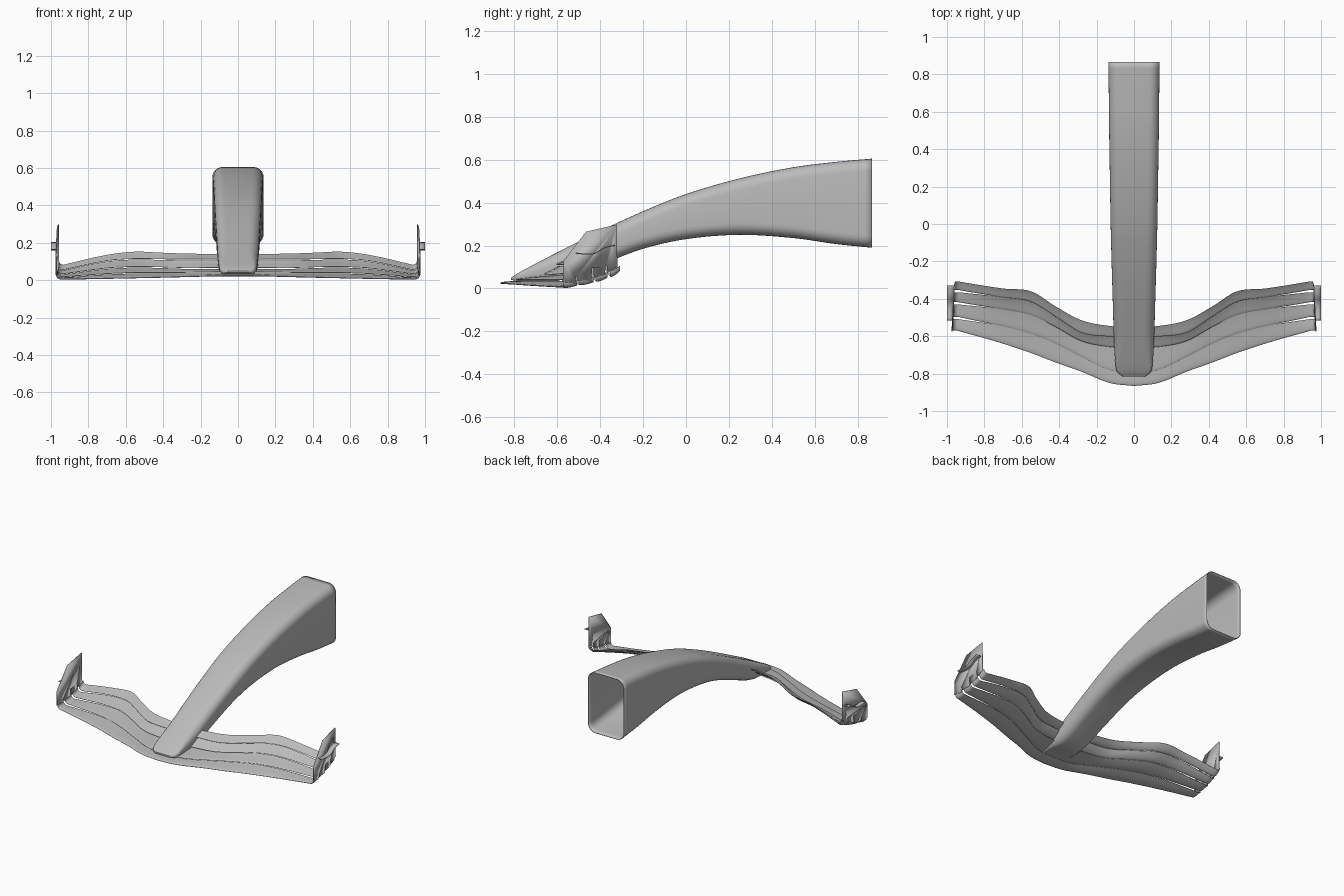
import bpy
import math
from mathutils import Vector

if "Cube" in bpy.data.objects:
    bpy.data.objects.remove(bpy.data.objects["Cube"])

grey = bpy.data.materials.new("plain grey")
grey.use_nodes = True
colour = (0.5, 0.5, 0.5, 1)
grey.diffuse_color = colour
grey.node_tree.nodes["Principled BSDF"].inputs["Base Color"].default_value = colour


def make_object(name, verts, faces, mirror=True, thickness=0, offset=0, angle=40):
    mesh = bpy.data.meshes.new(name)
    mesh.from_pydata(verts, [], faces)
    mesh.materials.append(grey)
    obj = bpy.data.objects.new(name, mesh)
    bpy.context.collection.objects.link(obj)
    bpy.ops.object.select_all(action="DESELECT")
    obj.select_set(True)
    bpy.context.view_layer.objects.active = obj
    bpy.ops.object.mode_set(mode="EDIT")
    bpy.ops.mesh.select_all(action="SELECT")
    bpy.ops.mesh.normals_make_consistent(inside=False)
    bpy.ops.object.mode_set(mode="OBJECT")
    bpy.ops.object.shade_smooth_by_angle(angle=math.radians(angle))
    if thickness:
        solid = obj.modifiers.new("thickness", "SOLIDIFY")
        solid.thickness = thickness
        solid.offset = offset
    if mirror:
        obj.modifiers.new("mirror", "MIRROR").use_clip = True
    return obj


def spline(keys, values, t):
    """Smooth curve through uneven keys."""
    last = len(keys) - 1
    i = max(k for k in range(last) if k == 0 or keys[k] <= t)

    def slope(k):
        a, b = max(k - 1, 0), min(k + 1, last)
        return (values[b] - values[a]) / (keys[b] - keys[a])

    h = keys[i + 1] - keys[i]
    u = (t - keys[i]) / h
    a, b = values[i], values[i + 1]
    m, n = slope(i) * h, slope(i + 1) * h
    return a + u * m + u * u * (3 * (b - a) - 2 * m - n) + u ** 3 * (2 * (a - b) + m + n)


def loft(rings, caps):
    """Join equal closed rings into a skin."""
    n = len(rings[0])
    verts = [p for ring in rings for p in ring]
    faces = [(r * n + k, r * n + (k + 1) % n, (r + 1) * n + (k + 1) % n, (r + 1) * n + k)
             for r in range(len(rings) - 1) for k in range(n)]
    if "start" in caps:
        faces.append(tuple(range(n)))
    if "end" in caps:
        faces.append(tuple(range(len(verts) - n, len(verts))))
    return verts, faces


# Nose: rounded box section swept back, open at the rear
nose_keys = [  # y, half width, bottom, top
    (-.815, .06, .04, .05), (-.79, .09, .036, .067), (-.74, .1, .035, .095),
    (-.6, .108, .035, .168), (-.4, .114, .11, .268), (-.2, .12, .185, .36),
    (0, .125, .23, .44), (.25, .129, .25, .513), (.5, .133, .235, .565),
    (.7, .135, .207, .59), (.866, .137, .19, .605)]
nose_y, nose_w, nose_bottom, nose_top = zip(*nose_keys)


def nose_ring(y):
    w, low, high = (spline(nose_y, v, y) for v in (nose_w, nose_bottom, nose_top))
    r = min(.055, .4 * (high - low))
    ring = []
    for corner, (sx, z) in enumerate(((1, high - r), (-1, high - r), (-1, low + r), (1, low + r))):
        for k in range(7):
            a = math.pi / 2 * (corner + k / 6)
            ring.append((sx * (w - r) + r * math.cos(a), y, z + r * math.sin(a)))
    return ring


stations = [a + (b - a) * k / 5 for a, b in zip(nose_y, nose_y[1:]) for k in range(5)]
stations.append(nose_y[-1])
make_object("nose", *loft([nose_ring(y) for y in stations], ["start"]),
            mirror=False, thickness=.004, offset=-1)

# Wing: edge lines shared by neighbouring elements, given along the half span
span = (0, .13, .28, .42, .55, .7, .94)
edges = [  # y values, z values
    ((-.866, -.85, -.79, -.74, -.69, -.64, -.57), (.025, .024, .02, .016, .013, .01, .007)),
    ((-.78, -.77, -.7, -.63, -.58, -.545, -.508), (.035, .035, .035, .035, .035, .03, .014)),
    ((-.65, -.645, -.615, -.54, -.48, -.455, -.43), (.06, .06, .06, .065, .067, .06, .03)),
    ((-.595, -.59, -.57, -.485, -.41, -.39, -.365), (.105, .105, .105, .108, .11, .1, .052)),
    ((-.55, -.545, -.515, -.44, -.36, -.345, -.308), (.14, .14, .142, .147, .152, .135, .082))]


def toe(y):
    """Sideways lean of the tip, wider at the front."""
    return -.05 * (y + .44)


def wing_ring(front, back, thick, x, lift=0, roll=0):
    at = min(x, span[-1])
    a = Vector((x, spline(span, front[0], at), spline(span, front[1], at) + lift))
    b = Vector((x, spline(span, back[0], at), spline(span, back[1], at) + lift))
    if front is not edges[0]:
        # Slot: overlap inboard, open gap at the tip
        t = at / span[-1]
        a += Vector((0, -.012 + .024 * t ** 3, .008 - .004 * t))
    normal = Vector((-math.sin(roll), 0, math.cos(roll)))
    steps = 8
    upper, lower = [], []
    for k in range(steps + 1):
        u = (1 - math.cos(math.pi * k / steps)) / 2
        p = a.lerp(b, u) - Vector((0, 0, .10 * (b.z - a.z) * 4 * u * (1 - u)))
        p.x += toe(p.y) * max(0, (x - .8) / .16)
        half = thick * (2.2 * math.sqrt(u) * (1 - u) * (1 - .3 * u) + .12)
        upper.append(p + normal * half)
        lower.append(p - normal * half)
    return upper + lower[::-1]


names = ("main_wing", "lower_flap", "middle_flap", "upper_flap")
for i, name in enumerate(names):
    front, back = edges[i], edges[i + 1]
    start = 0 if i == 0 else .09
    thick = .006 if i == 0 else .0045
    rings = [wing_ring(front, back, thick, start + (.94 - start) * k / 36) for k in range(37)]
    # Tip curls up into the end plate
    for k in range(1, 7):
        a = math.pi / 2 * k / 6
        rings.append(wing_ring(front, back, thick * (1 - .4 * k / 6),
                               .94 + .024 * math.sin(a), .024 * (1 - math.cos(a)), a))
    make_object(name, *loft(rings, ["end"] if i == 0 else ["start", "end"]))

# End plate: upright panel with slots between the element tips
outline = [(-.575, .03), (-.57, .13), (-.465, .265), (-.322, .298), (-.32, .1)]
for y, low, high in ((-.372, .075, .105), (-.435, .05, .095), (-.51, .035, .055)):
    outline += [(y + .006, low), (y + .003, high), (y - .003, high), (y - .006, low - .012)]
plate = [(.966 + toe(y), y, z) for y, z in outline]
make_object("end_plate", plate, [tuple(range(len(plate)))], thickness=.006)

# Small wavy winglet on the outside of each plate
wave_y = (-.515, -.46, -.42, -.38, -.33)
wave_z = (.165, .16, .166, .19, .202)
verts = []
for k in range(17):
    y = wave_y[0] + (wave_y[-1] - wave_y[0]) * k / 16
    z = spline(wave_y, wave_z, y)
    verts += [(.966 + toe(y), y, z), (1, y, z)]
faces = [(2 * k, 2 * k + 1, 2 * k + 3, 2 * k + 2) for k in range(16)]
make_object("side_winglet", verts, faces, thickness=.005)
